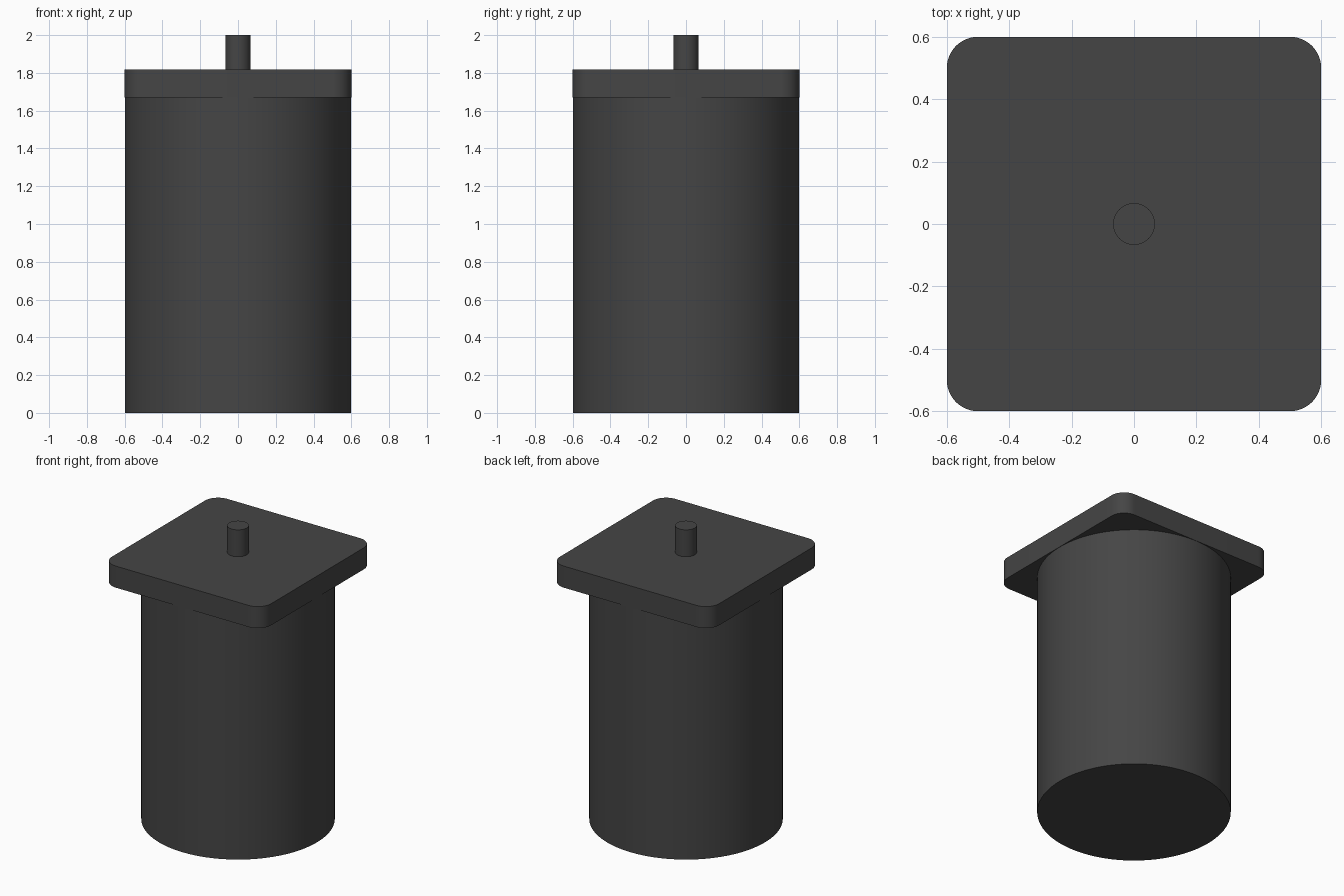
import bpy, bmesh, math

cube = bpy.data.objects.get("Cube")
if cube:
    bpy.data.objects.remove(cube, do_unlink=True)

# Single dark grey finish
grey = bpy.data.materials.new("dark_grey")
grey.use_nodes = True
colour = (0.06, 0.06, 0.06, 1)
grey.diffuse_color = colour
grey.node_tree.nodes["Principled BSDF"].inputs["Base Color"].default_value = colour


def extrude_outline(name, points, z0, z1):
    """Solid prism from a flat outline, smooth around its sides."""
    bm = bmesh.new()
    face = bm.faces.new([bm.verts.new((x, y, z0)) for x, y in points])
    top = bmesh.ops.extrude_face_region(bm, geom=[face])["geom"]
    verts = [v for v in top if isinstance(v, bmesh.types.BMVert)]
    bmesh.ops.translate(bm, verts=verts, vec=(0, 0, z1 - z0))
    bmesh.ops.recalc_face_normals(bm, faces=bm.faces)
    mesh = bpy.data.meshes.new(name)
    bm.to_mesh(mesh)
    bm.free()
    mesh.materials.append(grey)
    obj = bpy.data.objects.new(name, mesh)
    bpy.context.collection.objects.link(obj)
    bpy.ops.object.select_all(action="DESELECT")
    obj.select_set(True)
    bpy.context.view_layer.objects.active = obj
    bpy.ops.object.shade_smooth_by_angle(angle=math.radians(30))
    return obj


def circle(radius, count):
    return [(radius * math.cos(math.tau * i / count),
             radius * math.sin(math.tau * i / count)) for i in range(count)]


def rounded_square(half, radius, steps):
    points = []
    for corner, (sx, sy) in enumerate([(1, 1), (-1, 1), (-1, -1), (1, -1)]):
        for i in range(steps + 1):
            a = math.pi / 2 * (corner + i / steps)
            points.append((sx * (half - radius) + radius * math.cos(a),
                           sy * (half - radius) + radius * math.sin(a)))
    return points


# Cylindrical housing, square mounting plate and output shaft
extrude_outline("motor_body", circle(0.598, 96), 0, 1.67)
extrude_outline("mounting_plate", rounded_square(0.6, 0.1, 12), 1.67, 1.817)
extrude_outline("output_shaft", circle(0.067, 48), 1.817, 2.0)
